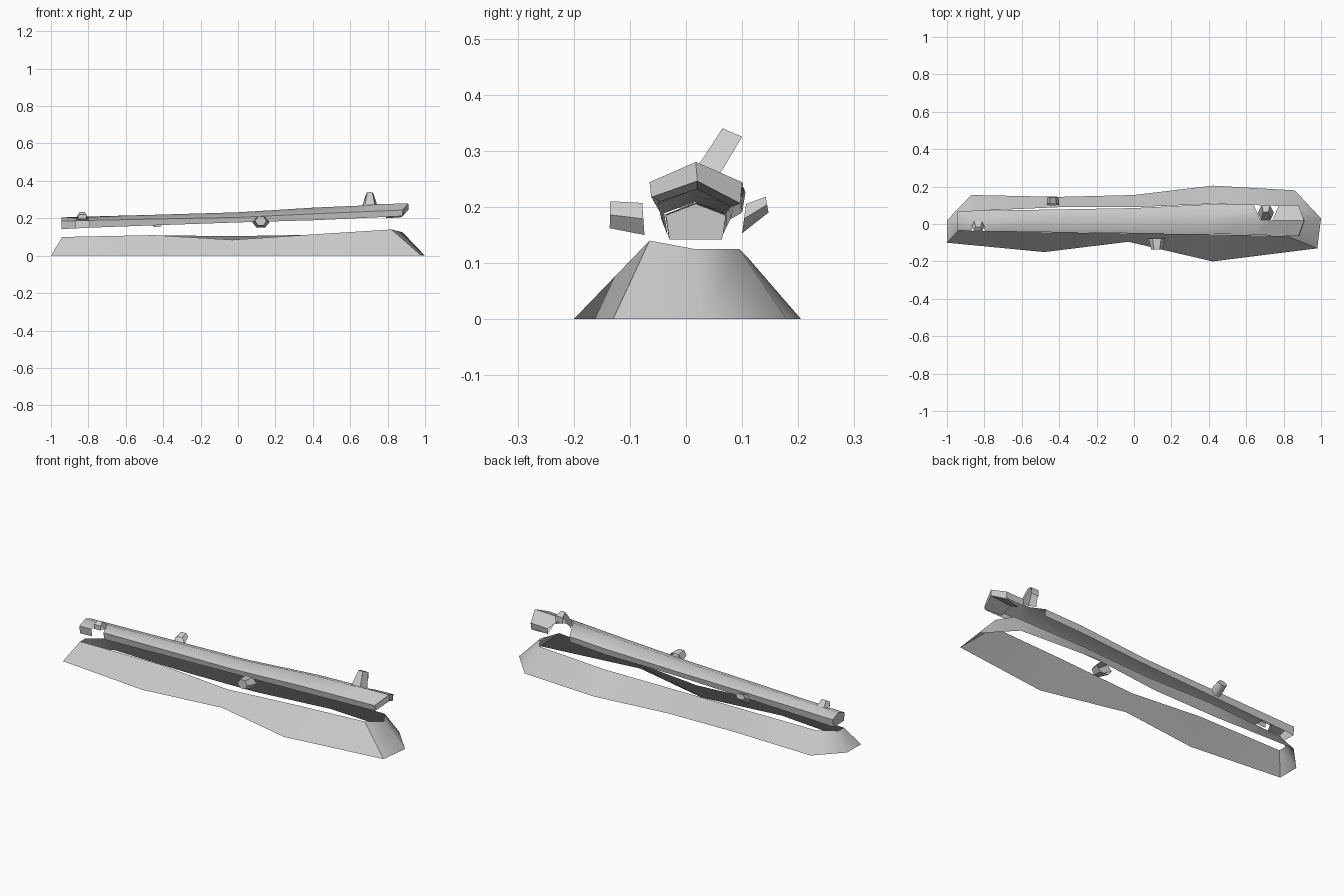
import bpy
import bmesh
from mathutils import Vector

if "Cube" in bpy.data.objects:
    bpy.data.objects.remove(bpy.data.objects["Cube"], do_unlink=True)

grey = bpy.data.materials.new("pale grey")
grey.use_nodes = True
COLOUR = (0.6, 0.6, 0.6, 1)
grey.diffuse_color = COLOUR
grey.node_tree.nodes["Principled BSDF"].inputs["Base Color"].default_value = COLOUR


def loft(name, rings, closed=False, skip=(), cap_first=False, cap_last=False, outward=None, angle=45):
    """Join matching rows of points with quads; skip holds (row, column) holes."""
    bm = bmesh.new()
    rows = [[bm.verts.new(p) for p in ring] for ring in rings]
    n = len(rows[0])
    for i in range(len(rows) - 1):
        for j in range(n if closed else n - 1):
            if (i, j) not in skip:
                k = (j + 1) % n
                bm.faces.new((rows[i][j], rows[i][k], rows[i + 1][k], rows[i + 1][j]))
    if cap_first:
        bm.faces.new(rows[0])
    if cap_last:
        bm.faces.new(rows[-1])
    bmesh.ops.recalc_face_normals(bm, faces=bm.faces)
    if outward:
        total = sum((f.normal * f.calc_area() for f in bm.faces), Vector())
        if total.dot(Vector(outward)) < 0:
            bmesh.ops.reverse_faces(bm, faces=bm.faces)
    mesh = bpy.data.meshes.new(name)
    bm.to_mesh(mesh)
    bm.free()
    mesh.materials.append(grey)
    ob = bpy.data.objects.new(name, mesh)
    bpy.context.collection.objects.link(ob)
    bpy.ops.object.select_all(action="DESELECT")
    ob.select_set(True)
    bpy.context.view_layer.objects.active = ob
    bpy.ops.object.shade_smooth_by_angle(angle=angle * 3.14159 / 180)
    return ob


# Ground skirt: sloping ring, open above and below
outer = [(-1, -.10), (-.48, -.15), (-.03, -.095), (.42, -.20), (.98, -.13), (1, .03),
         (.86, .18), (.42, .205), (0, .155), (-.4, .145), (-.87, .155), (-1, .02)]
inner = [(-.94, -.035, .10), (-.45, -.045, .11), (-.03, -.05, .085), (.42, -.055, .115),
         (.82, -.065, .14), (.88, .015, .125), (.83, .095, .125), (.42, .108, .112),
         (0, .09, .105), (-.4, .09, .108), (-.85, .07, .10), (-.94, .01, .10)]
loft("ground_skirt", [[(x, y, 0) for x, y in outer], inner], closed=True, outward=(0, 0, 1))

# Log: arch section, given as x, front y, back y, low z, shoulder z, ridge z
KEYS = [(-.945, -.035, .07, .142, .185, .205), (-.75, -.04, .072, .152, .19, .21),
        (0, -.05, .085, .178, .205, .232), (.42, -.052, .106, .19, .225, .258),
        (.88, -.065, .10, .212, .244, .28)]


def section(x, pull=0):
    """Arch at x; pull moves the ridge point along the log."""
    for a, b in zip(KEYS, KEYS[1:]):
        if x <= b[0]:
            break
    t = (x - a[0]) / (b[0] - a[0])
    yf, yb, low, mid, top = (p + (q - p) * t for p, q in zip(a[1:], b[1:]))
    return [(x, yf + .006, low), (x, yf, mid), (x + pull, (yf + yb) / 2, top),
            (x, yb, mid), (x, yb - .006, low)]


stations = [(-.945, 0), (-.87, .02), (-.795, -.02), (-.45, 0), (0, 0), (.42, 0),
            (.64, .035), (.775, -.035), (.88, .03)]
holes = {(1, 0), (1, 1), (6, 2), (6, 3)}
loft("hollow_log", [section(*s) for s in stations], skip=holes, cap_first=True, outward=(0, 0, 1))

# Thick lip at the broken end
end = section(.88, .03)[1:4]
under = [(.885, -.062, .217), (.912, .02, .246), (.875, .097, .206)]
inside = [(.79, -.045, .21), (.79, .02, .232), (.79, .08, .2)]
loft("broken_end_lip", [end, under, inside], outward=(1, 0, 0), angle=30)


def branch(name, x, base, tip, widths, lip):
    """Stub with an open outer side; base and tip give (y, z) for ridge and edge."""
    def arc(points, w):
        (ry, rz), (ey, ez) = points
        return [(x - w, ey, ez), (x - w * .6, ry, rz), (x + w * .6, ry, rz), (x + w, ey, ez)]
    top = arc(tip, widths[1])
    loft(name, [arc(base, widths[0]), top], cap_last=True, outward=(0, 0, 1), angle=50)
    edge = [top[0], top[3]]
    loft(name + "_end", [edge, [(p[0], lip[0], lip[1]) for p in edge]])


branch("tall_branch", .705, [(.022, .274), (.06, .258)], [(.065, .34), (.1, .325)],
       (.043, .022), (.1, .29))
branch("small_branch", -.833, [(.015, .207), (-.01, .196)], [(-.015, .234), (-.038, .22)],
       (.035, .022), (-.038, .195))


def knob(name, x, base, tip, widths):
    """Six-sided stub; base and tip give (y, z) of the upper and lower edge."""
    def ring(points, w):
        (ay, az), (by, bz) = points
        my, mz = (ay + by) / 2, (az + bz) / 2
        return [(x - w, my, mz), (x - w * .5, ay, az), (x + w * .5, ay, az),
                (x + w, my, mz), (x + w * .5, by, bz), (x - w * .5, by, bz)]
    loft(name, [ring(base, widths[0]), ring(tip, widths[1])], closed=True, cap_last=True, angle=50)


# Side stubs
knob("front_knob", .122, [(-.078, .207), (-.074, .15)], [(-.135, .21), (-.136, .162)], (.046, .03))
knob("back_knob", -.433, [(.107, .205), (.1, .153)], [(.142, .218), (.147, .19)], (.034, .028))
